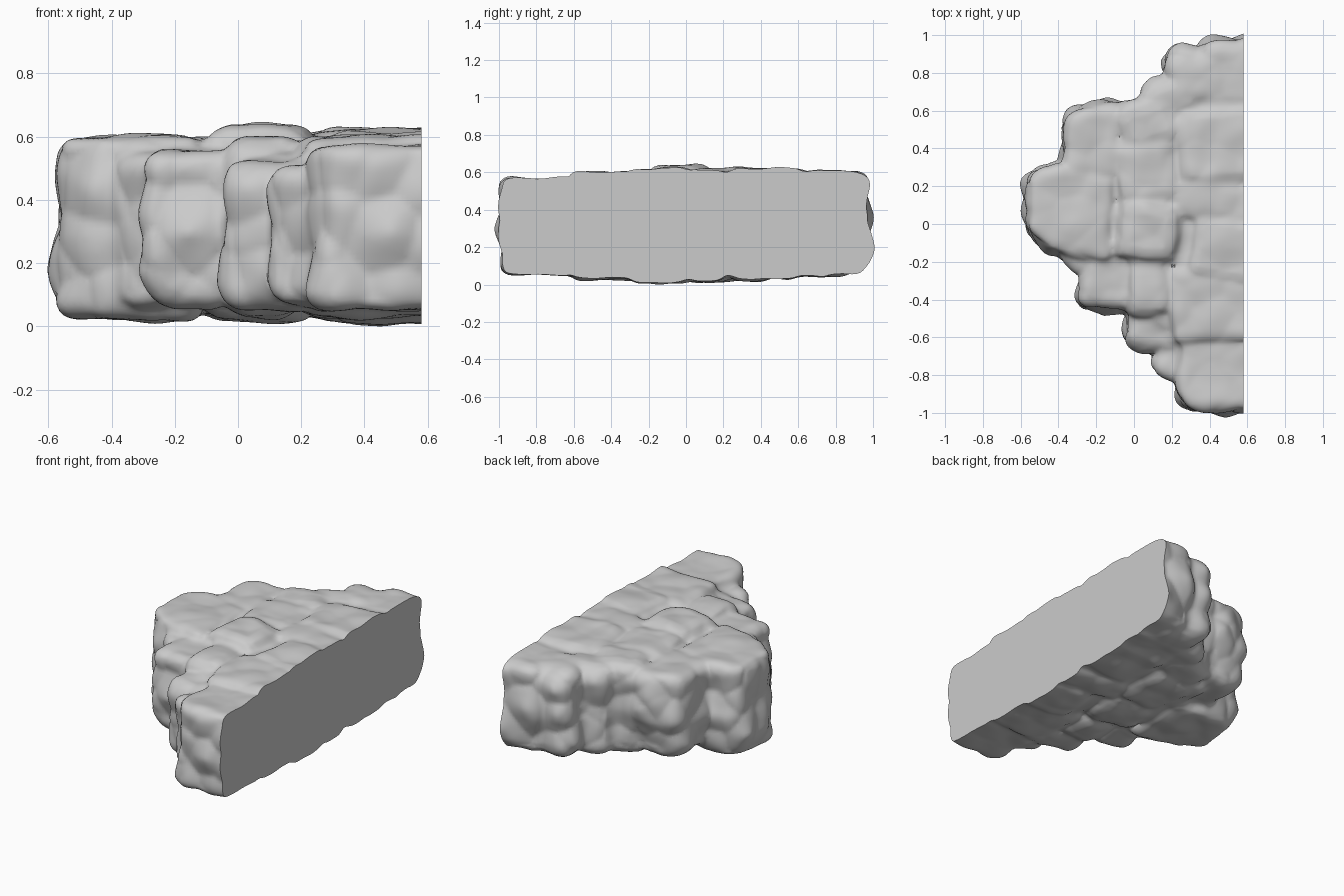
import bpy, bmesh, math
from mathutils import Vector, noise

cube = bpy.data.objects.get("Cube")
if cube:
    bpy.data.objects.remove(cube, do_unlink=True)

CUT_X = 0.58

stone_grey = bpy.data.materials.new("stone grey")
stone_grey.use_nodes = True
grey = (0.6, 0.6, 0.6, 1)
stone_grey.diffuse_color = grey
stone_grey.node_tree.nodes["Principled BSDF"].inputs["Base Color"].default_value = grey


def add_stone(bm, outline, bottom, top, rounding, foot=0.92):
    """Rounded prism; foot is the size of its underside."""
    part = bmesh.new()
    mid = sum((Vector(p) for p in outline), Vector((0, 0))) / len(outline)
    rings = []
    waist = bottom + (top - bottom) * 0.45
    for z, scale in ((bottom, foot), (waist, 1.0), (top, 0.95)):
        ring = [mid + (Vector(p) - mid) * scale for p in outline]
        rings.append([part.verts.new((p.x, p.y, z)) for p in ring])
    part.faces.new(rings[0][::-1])
    part.faces.new(rings[-1])
    n = len(outline)
    for low, high in zip(rings, rings[1:]):
        for i in range(n):
            j = (i + 1) % n
            part.faces.new((low[i], low[j], high[j], high[i]))
    part.normal_update()
    sharp = [e for e in part.edges if e.calc_face_angle(0) > 0.5]
    bmesh.ops.bevel(part, geom=sharp, offset=rounding, segments=3, profile=0.5,
                    affect='EDGES', clamp_overlap=True)
    bmesh.ops.recalc_face_normals(part, faces=part.faces)
    temp = bpy.data.meshes.new("stone part")
    part.to_mesh(temp)
    part.free()
    bm.from_mesh(temp)
    bpy.data.meshes.remove(temp)


def block(x0, x1, y0, y1, turn=0):
    """Rectangular footprint turned by some degrees."""
    centre = Vector(((x0 + x1) / 2, (y0 + y1) / 2))
    a = math.radians(turn)
    points = []
    for x, y in ((x0, y0), (x1, y0), (x1, y1), (x0, y1)):
        dx, dy = x - centre.x, y - centre.y
        points.append((centre.x + dx * math.cos(a) - dy * math.sin(a),
                       centre.y + dx * math.sin(a) + dy * math.cos(a)))
    return points


bm = bmesh.new()

# Core slabs that close the gaps between the stones
core = [(0.7, -0.9), (0.7, 0.85), (0.3, 0.8), (-0.22, 0.5),
        (-0.4, 0.15), (-0.12, -0.33), (0.32, -0.8)]
add_stone(bm, core, 0.07, 0.55, 0.05)
add_stone(bm, block(0.2, 0.8, -0.55, 0.82), 0.045, 0.585, 0.04)
add_stone(bm, block(-0.2, 0.4, -0.1, 0.5), 0.045, 0.575, 0.04)

# Large rounded boulder at the far tip
boulder = [(-0.58, -0.03), (-0.45, -0.16), (-0.1, -0.23), (-0.08, 0.27),
           (-0.3, 0.32), (-0.5, 0.31), (-0.59, 0.24)]
add_stone(bm, boulder, 0.025, 0.605, 0.08, 0.9)

# Front row of stones, stepping down towards the corner
corner = [(0.28, -0.99), (0.85, -1.0), (0.85, -0.58), (0.22, -0.58), (0.22, -0.92)]
add_stone(bm, corner, 0.055, 0.575, 0.05, 0.95)
add_stone(bm, block(0.11, 0.36, -0.84, -0.58, -25), 0.07, 0.51, 0.06)
add_stone(bm, block(-0.05, 0.28, -0.68, -0.42, -12), 0.05, 0.53, 0.07)
add_stone(bm, block(-0.29, 0.02, -0.46, -0.14, -8), 0.06, 0.565, 0.07, 0.86)
add_stone(bm, block(-0.39, -0.15, -0.26, -0.06, -30), 0.06, 0.55, 0.06, 0.86)

# Middle stones
add_stone(bm, block(-0.06, 0.22, -0.5, -0.16, 5), 0.03, 0.605, 0.08)
add_stone(bm, block(-0.12, 0.27, -0.23, 0.15, -6), 0.02, 0.64, 0.09)
add_stone(bm, block(-0.13, 0.27, 0.06, 0.5, 8), 0.02, 0.62, 0.09)
add_stone(bm, block(0.16, 0.8, -0.65, -0.18, 4), 0.03, 0.605, 0.07)
add_stone(bm, block(0.27, 0.85, -0.34, 0.05, -10), 0.01, 0.625, 0.07)
add_stone(bm, block(0.18, 0.8, -0.02, 0.25, -6), 0.02, 0.62, 0.07)
add_stone(bm, block(0.19, 0.85, 0.18, 0.66, 4), 0.03, 0.625, 0.08)

# Back row of stones
shoulder = [(-0.38, 0.22), (-0.04, 0.2), (-0.04, 0.64), (-0.26, 0.645), (-0.385, 0.57)]
add_stone(bm, shoulder, 0.07, 0.6, 0.08, 0.75)
add_stone(bm, block(-0.12, 0.27, 0.37, 0.68, 18), 0.04, 0.625, 0.09, 0.88)
add_stone(bm, block(0.03, 0.38, 0.52, 0.79, 20), 0.05, 0.61, 0.08, 0.88)
add_stone(bm, block(0.16, 0.55, 0.6, 0.94, 3), 0.05, 0.615, 0.09, 0.9)
add_stone(bm, block(0.34, 0.85, 0.6, 0.99, 3), 0.06, 0.61, 0.07)

mesh = bpy.data.meshes.new("rock_outcrop")
bm.to_mesh(mesh)
bm.free()
rock = bpy.data.objects.new("rock_outcrop", mesh)
bpy.context.collection.objects.link(rock)

# Fuse all stones into one skin
remesh = rock.modifiers.new("fuse", 'REMESH')
remesh.mode = 'VOXEL'
remesh.voxel_size = 0.016
soften = rock.modifiers.new("soften", 'SMOOTH')
soften.iterations = 4
graph = bpy.context.evaluated_depsgraph_get()
fused = bpy.data.meshes.new_from_object(rock.evaluated_get(graph))
rock.modifiers.clear()
rock.data = fused
fused.name = "rock_outcrop"

# Weathering into lumps and creases, strongest on the upright sides
bm = bmesh.new()
bm.from_mesh(fused)
bm.normal_update()
for v in bm.verts:
    side = 1 - abs(v.normal.z)
    lump = 0.5 - noise.voronoi(v.co * 5)[0][0]
    chips = noise.noise(v.co * 9 + Vector((4, 2, 7)))
    v.co += v.normal * (lump * (0.02 + 0.05 * side) + chips * 0.008)

# Clean cut for the flat side
cut = bmesh.ops.bisect_plane(bm, geom=bm.verts[:] + bm.edges[:] + bm.faces[:],
                             plane_co=(CUT_X, 0, 0), plane_no=(1, 0, 0),
                             clear_outer=True)
rim = [e for e in cut["geom_cut"] if isinstance(e, bmesh.types.BMEdge)]
bmesh.ops.holes_fill(bm, edges=rim, sides=0)
bmesh.ops.recalc_face_normals(bm, faces=bm.faces)

# Settle on the ground
lowest = min(v.co.z for v in bm.verts)
bmesh.ops.translate(bm, vec=(0, 0, -lowest), verts=bm.verts)
bm.to_mesh(fused)
bm.free()

fused.materials.clear()
fused.materials.append(stone_grey)

bpy.context.view_layer.objects.active = rock
rock.select_set(True)
bpy.ops.object.shade_smooth_by_angle(angle=math.radians(40))
